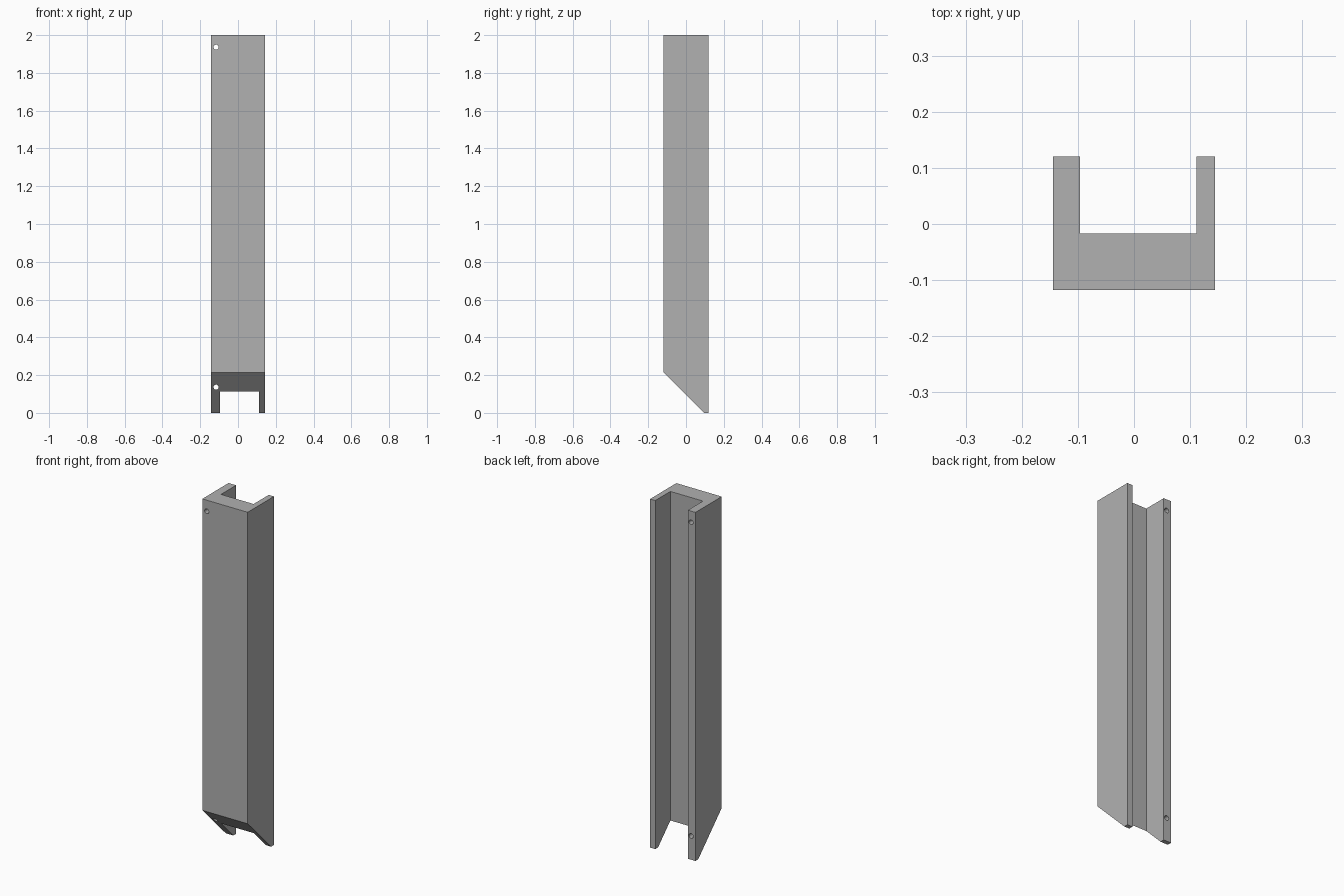
import bpy
import bmesh
from mathutils import Matrix, Vector

cube = bpy.data.objects.get("Cube")
if cube:
    bpy.data.objects.remove(cube, do_unlink=True)

HEIGHT = 2.0
HALF_W, FRONT, BACK = 0.144, -0.118, 0.12
SLOT_RIGHT, SLOT_LEFT, SLOT_FLOOR = -0.096, 0.111, -0.017
HOLE_X, HOLE_R = -0.116, 0.0135

grey = bpy.data.materials.new("plain grey")
grey.use_nodes = True
colour = (0.44, 0.44, 0.44, 1)
grey.diffuse_color = colour
grey.node_tree.nodes["Principled BSDF"].inputs["Base Color"].default_value = colour


def add_object(name, bm):
    bmesh.ops.recalc_face_normals(bm, faces=bm.faces)
    mesh = bpy.data.meshes.new(name)
    bm.to_mesh(mesh)
    bm.free()
    mesh.materials.append(grey)
    obj = bpy.data.objects.new(name, mesh)
    bpy.context.collection.objects.link(obj)
    return obj


# U-shaped channel with one thick and one thin flange, open to the back
profile = [(-HALF_W, FRONT), (HALF_W, FRONT), (HALF_W, BACK), (SLOT_LEFT, BACK),
           (SLOT_LEFT, SLOT_FLOOR), (SLOT_RIGHT, SLOT_FLOOR),
           (SLOT_RIGHT, BACK), (-HALF_W, BACK)]
bm = bmesh.new()
base = bm.faces.new([bm.verts.new((x, y, 0)) for x, y in profile])
top = bmesh.ops.extrude_face_region(bm, geom=[base])["geom"]
bmesh.ops.translate(bm, vec=(0, 0, HEIGHT),
                    verts=[v for v in top if isinstance(v, bmesh.types.BMVert)])
bmesh.ops.recalc_face_normals(bm, faces=bm.faces)

# Mitred lower end, cut at 45 degrees
cut = bmesh.ops.bisect_plane(bm, geom=bm.verts[:] + bm.edges[:] + bm.faces[:],
                             plane_co=(0, 0.095, 0), plane_no=Vector((0, -1, -1)),
                             clear_outer=True)["geom_cut"]
bmesh.ops.holes_fill(bm, edges=[e for e in cut if isinstance(e, bmesh.types.BMEdge)])
channel = add_object("channel_post", bm)

# Screw holes running front to back through the thick flange
bm = bmesh.new()
for z in (0.136, 1.936):
    matrix = Matrix.Translation((HOLE_X, 0, z)) @ Matrix.Rotation(1.5707963, 4, "X")
    bmesh.ops.create_cone(bm, cap_ends=True, segments=24, radius1=HOLE_R,
                          radius2=HOLE_R, depth=1, matrix=matrix)
cutter = add_object("screw_hole_cutter", bm)
cutter.hide_render = True

boolean = channel.modifiers.new("screw_holes", "BOOLEAN")
boolean.operation = "DIFFERENCE"
boolean.solver = "EXACT"
boolean.object = cutter
bpy.context.view_layer.objects.active = channel
channel.select_set(True)
bpy.ops.object.modifier_apply(modifier=boolean.name)
bpy.data.objects.remove(cutter, do_unlink=True)
bpy.ops.object.shade_smooth_by_angle()
